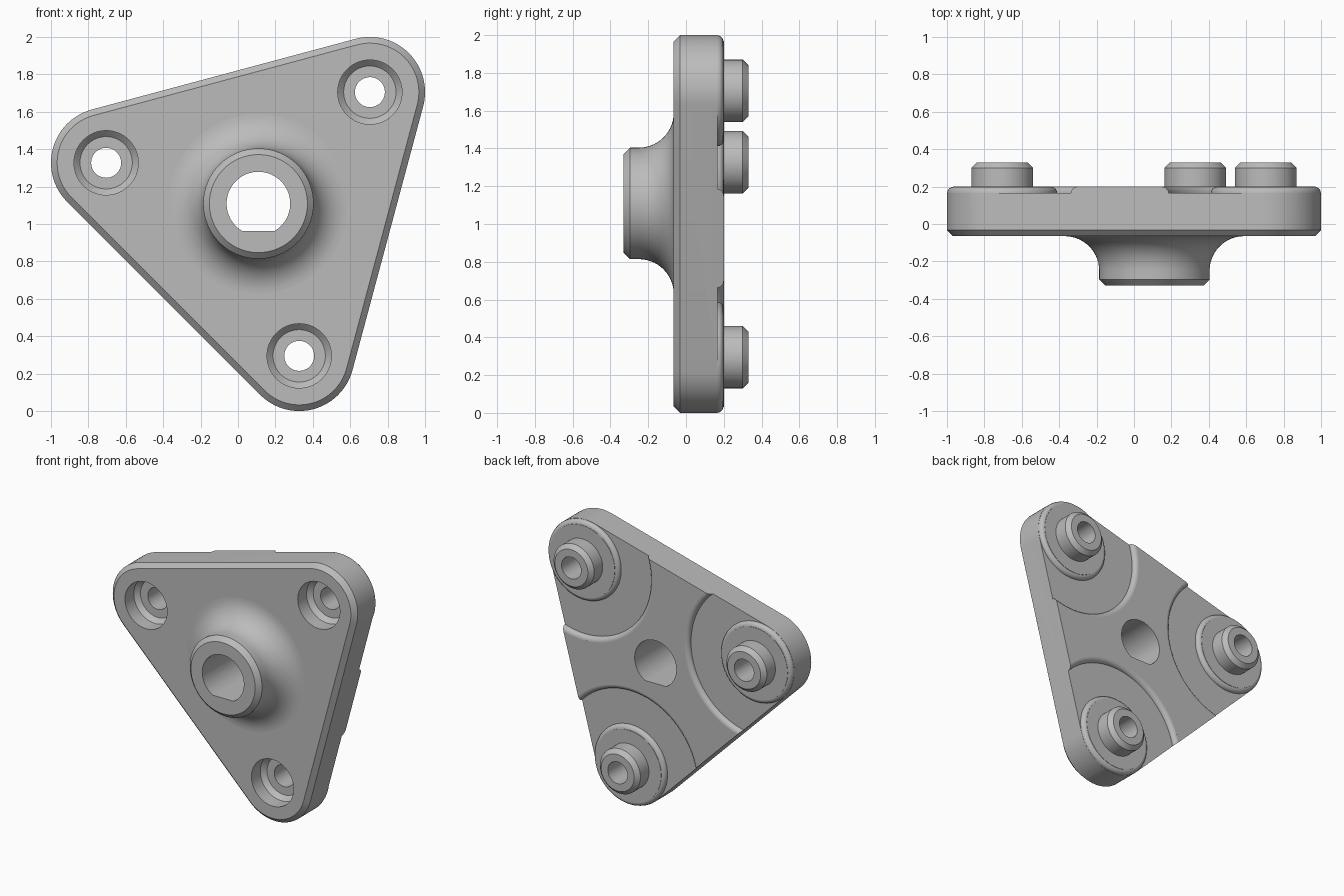
import bpy, bmesh
from math import sin, cos, radians, asin, pi, tau

old = bpy.data.objects.get("Cube")
if old:
    bpy.data.objects.remove(old, do_unlink=True)

# Main dimensions
FRONT, BACK = -0.065, 0.2
CORNER_R, SPREAD = 0.295, 0.8428
CX = -1 + CORNER_R + SPREAD * cos(radians(15))
CZ = CORNER_R + SPREAD * cos(radians(15))
ANGLES = [radians(a) for a in (45, 165, 285)]
CORNERS = [(CX + SPREAD * cos(a), CZ + SPREAD * sin(a)) for a in ANGLES]

grey = bpy.data.materials.new("light grey")
grey.use_nodes = True
color = (0.5, 0.5, 0.5, 1)
grey.diffuse_color = color
grey.node_tree.nodes["Principled BSDF"].inputs["Base Color"].default_value = color


def finish(name, bm):
    bmesh.ops.remove_doubles(bm, verts=bm.verts, dist=1e-5)
    bmesh.ops.recalc_face_normals(bm, faces=bm.faces)
    mesh = bpy.data.meshes.new(name)
    bm.to_mesh(mesh)
    bm.free()
    mesh.materials.append(grey)
    obj = bpy.data.objects.new(name, mesh)
    bpy.context.collection.objects.link(obj)
    return obj


def bridge(bm, a, b):
    for i in range(len(a)):
        j = (i + 1) % len(a)
        bm.faces.new((a[i], a[j], b[j], b[i]))


def lathe(name, profile, x, z, steps=72):
    """Turn a closed (radius, y) profile about an axis along y."""
    bm = bmesh.new()
    rings = [[bm.verts.new((x + r * cos(tau * i / steps), y, z + r * sin(tau * i / steps)))
              for i in range(steps)] for r, y in profile]
    for k, ring in enumerate(rings):
        nxt = (k + 1) % len(rings)
        if profile[k][0] or profile[nxt][0]:
            bridge(bm, ring, rings[nxt])
    return finish(name, bm)


def prism(name, layers):
    """Skin matching outlines, given as (y, [(x, z), ...]), and cap both ends."""
    bm = bmesh.new()
    rings = [[bm.verts.new((x, y, z)) for x, z in pts] for y, pts in layers]
    for a, b in zip(rings, rings[1:]):
        bridge(bm, a, b)
    bm.faces.new(rings[0])
    bm.faces.new(rings[-1])
    return finish(name, bm)


def arc(cx, cy, r, start, end, steps):
    return [(cx + r * cos(start + (end - start) * i / steps),
             cy + r * sin(start + (end - start) * i / steps)) for i in range(steps + 1)]


def cut(obj, cutter):
    cutter.hide_render = True
    mod = obj.modifiers.new("cut", "BOOLEAN")
    mod.operation, mod.solver, mod.object = "DIFFERENCE", "EXACT", cutter
    bpy.context.view_layer.objects.active = obj
    bpy.ops.object.modifier_apply(modifier=mod.name)


def outline(r):
    pts = []
    for (x, z), a in zip(CORNERS, ANGLES):
        pts += arc(x, z, r, a - pi / 3, a + pi / 3, 24)
    return pts


# Rounded triangular plate with a chamfered front rim
plate = prism("plate", [(FRONT, outline(CORNER_R - 0.033)),
                        (FRONT + 0.033, outline(CORNER_R)), (BACK, outline(CORNER_R))])

# Central hub flaring into the plate
flare = 0.185
hub_profile = [(0, -0.33), (0.262, -0.33), (0.295, -0.297)]
hub_profile += arc(0.295 + flare, FRONT - flare, flare, pi, pi / 2, 14)
hub_profile += [(0.295 + flare, FRONT + 0.01), (0, FRONT + 0.01)]
hub = lathe("hub", hub_profile, CX, CZ, 96)

# D-shaped bore through hub and plate
flat = asin(0.147 / 0.17)
bore = arc(CX, CZ, 0.17, -flat, pi + flat, 60)
bore_cutter = prism("bore_cutter", [(-0.5, bore), (0.5, bore)])
cut(plate, bore_cutter)
cut(hub, bore_cutter)
cutters, parts = [bore_cutter], [plate, hub]

# Shallow back recess ring around each corner pad, with rounded edges
floor = 0.167
ring = [(0.263, 0.26)] + arc(0.263, floor, 0.0305, radians(88), 0, 6)
ring += arc(0.58, floor, 0.033, pi, radians(92), 6) + [(0.58, 0.26)]
# Front socket with a narrower through hole
socket = [(0, -0.2), (0.172, -0.2), (0.172, 0.038), (0.14, 0.07),
          (0.08, 0.07), (0.08, 0.4), (0, 0.4)]
# Hollow locating pin
pin = [(0.08, 0.19), (0.165, 0.19), (0.165, 0.3), (0.135, 0.33), (0.08, 0.33)]

for label, (x, z) in zip(("upper_left", "upper_right", "lower"), CORNERS):
    for kind, profile in (("recess", ring), ("socket", socket)):
        cutter = lathe(f"{label}_{kind}_cutter", profile, x, z)
        cut(plate, cutter)
        cutters.append(cutter)
    parts.append(lathe(f"{label}_pin", pin, x, z))

for cutter in cutters:
    bpy.data.objects.remove(cutter, do_unlink=True)

# Smooth shading with crisp chamfers
bpy.ops.object.select_all(action="DESELECT")
for part in parts:
    part.select_set(True)
bpy.context.view_layer.objects.active = plate
bpy.ops.object.shade_smooth_by_angle(angle=radians(30))
